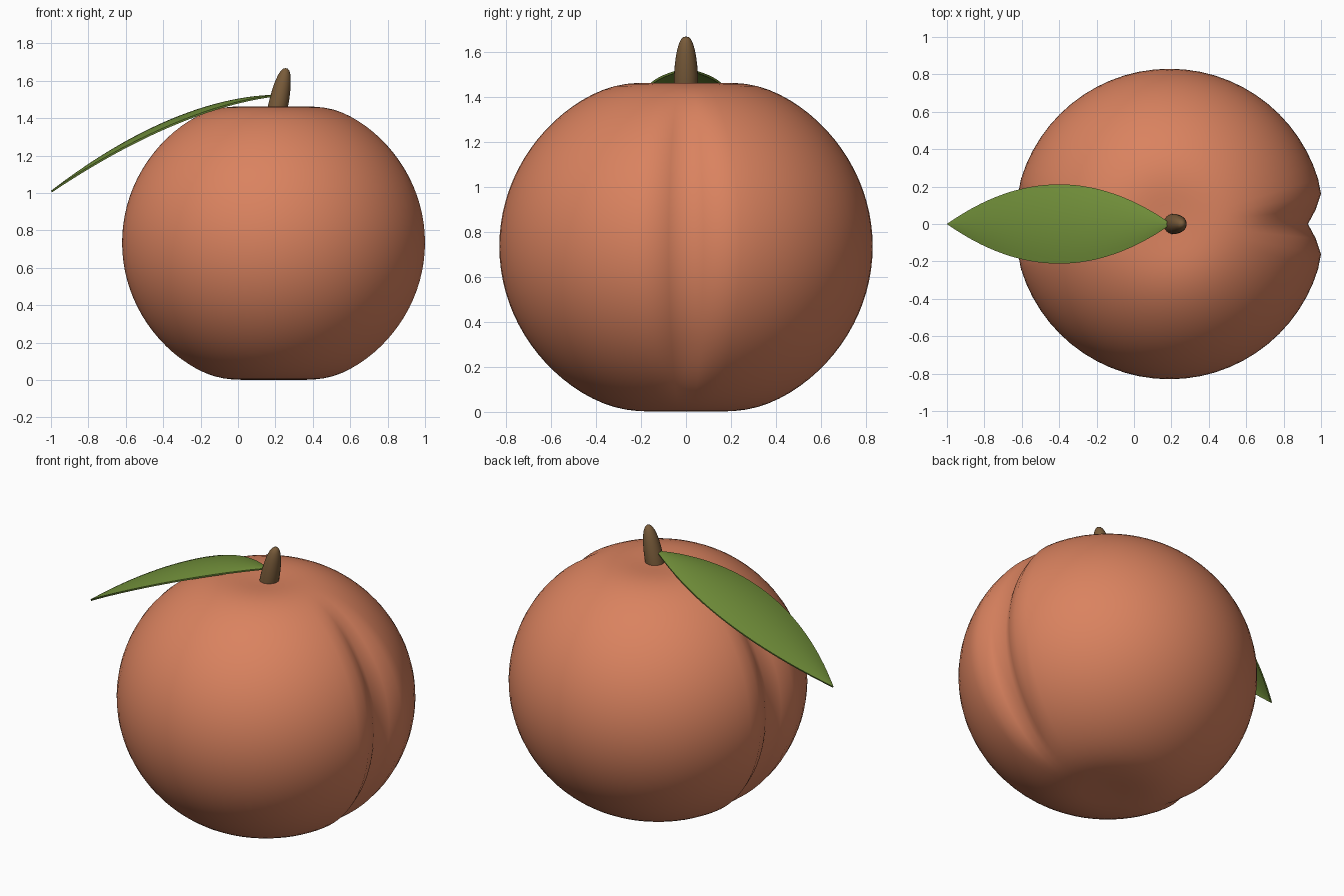
import bpy, math

if "Cube" in bpy.data.objects:
    bpy.data.objects.remove(bpy.data.objects["Cube"])

CX = 0.19   # fruit axis


def material(name, rgb):
    m = bpy.data.materials.new(name)
    m.diffuse_color = (*rgb, 1)
    m.use_nodes = True
    m.node_tree.nodes["Principled BSDF"].inputs["Base Color"].default_value = m.diffuse_color
    return m


def make(name, verts, faces, mat):
    me = bpy.data.meshes.new(name)
    me.from_pydata(verts, [], faces)
    me.materials.append(mat)
    for p in me.polygons:
        p.use_smooth = True
    ob = bpy.data.objects.new(name, me)
    bpy.context.collection.objects.link(ob)
    return ob


def rings(name, rows, n, mat):
    """Skin closed rings, bottom to top, with a point at each end."""
    verts = [v for row in rows[1:-1] for v in row]
    faces = []
    m = len(rows) - 2
    for i in range(m - 1):
        for j in range(n):
            k = (j + 1) % n
            faces.append((i * n + j, i * n + k, (i + 1) * n + k, (i + 1) * n + j))
    lo, hi = len(verts), len(verts) + 1
    verts += [rows[0][0], rows[-1][0]]
    for j in range(n):
        k = (j + 1) % n
        faces.append((lo, k, j))
        faces.append((hi, (m - 1) * n + j, (m - 1) * n + k))
    return make(name, verts, faces, mat)


peach = material("peach skin", (0.70, 0.225, 0.115))
green = material("leaf green", (0.165, 0.275, 0.042))
brown = material("stem brown", (0.19, 0.105, 0.042))

# Fruit: squashed ball, dented at both ends, with a crease down both x sides
N, R, H = 64, 0.83, 0.785
rows = []
for i in range(49):
    phi = math.pi * i / 48
    r, z = R * math.sin(phi), 0.735 - H * math.cos(phi)
    dent = math.exp(-(r / 0.25) ** 2)
    z += 0.055 * dent if z < 0.735 else -0.066 * dent
    s = min(max((r / R - 0.35) / 0.5, 0), 1)
    fade = s * s * (3 - 2 * s)
    row = []
    for j in range(N):
        a = 2 * math.pi * j / N
        off = abs(math.asin(math.sin(a)))
        rr = r * (1 - 0.108 * fade * max(0, 1 - off / 0.21) ** 1.1)
        row.append((CX + rr * math.cos(a), rr * math.sin(a), z))
    rows.append(row)
rings("fruit", rows, N, peach)

# Stem: leaning, tapered, rounded tip
stem = [(0.05, 1.38), (0.054, 1.46), (0.053, 1.50), (0.05, 1.54), (0.045, 1.58), (0.039, 1.61),
        (0.031, 1.637), (0.022, 1.655), (0.012, 1.665), (0, 1.668)]
rows = []
for r, z in [(0, 1.38)] + stem:
    cx = 0.213 + 0.042 * (z - 1.46) / 0.21
    rows.append([(cx + r * math.cos(2 * math.pi * j / 24), r * math.sin(2 * math.pi * j / 24), z)
                 for j in range(24)])
rings("stem", rows, 24, brown)

# Leaf: drooping lens-shaped blade, arched across its width
L, M = 32, 12
verts, faces = [], []
for i in range(L + 1):
    t = i / L
    x, z = 0.2 - 1.2 * t, 1.525 - 0.513 * t ** 1.8
    w = max(4 * t * (1 - t), 0.004)
    for j in range(M + 1):
        u = 2 * j / M - 1
        verts.append((x, u * w * 0.212, z - 0.03 * u * u * w))
for i in range(L):
    for j in range(M):
        a = i * (M + 1) + j
        faces.append((a, a + 1, a + M + 2, a + M + 1))
leaf = make("leaf", verts, faces, green)
sol = leaf.modifiers.new("thickness", 'SOLIDIFY')
sol.thickness = 0.01
sol.offset = -1 if leaf.data.polygons[100].normal.z > 0 else 1

# Keep crisp edges on the leaf rim
bpy.context.view_layer.objects.active = leaf
leaf.select_set(True)
bpy.ops.object.modifier_apply(modifier="thickness")
bpy.ops.object.shade_smooth_by_angle(angle=math.radians(40))
